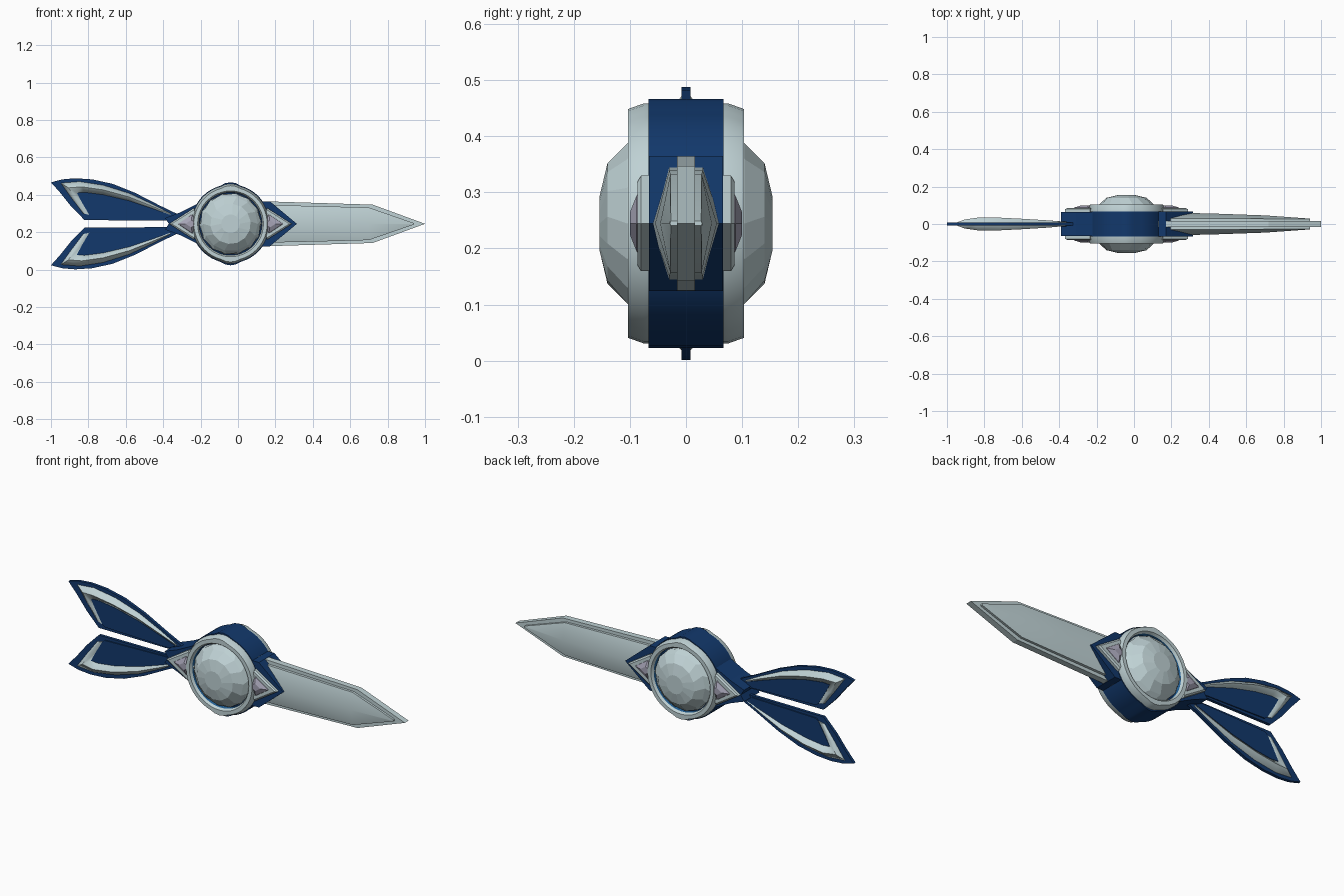
import bpy, bmesh, math

cube = bpy.data.objects.get("Cube")
if cube:
    bpy.data.objects.remove(cube, do_unlink=True)

CX, CZ = -0.04, 0.2445   # hub centre


def material(name, rgb):
    m = bpy.data.materials.new(name)
    m.use_nodes = True
    m.diffuse_color = (*rgb, 1)
    b = m.node_tree.nodes["Principled BSDF"]
    b.inputs["Base Color"].default_value = (*rgb, 1)
    b.inputs["Roughness"].default_value = 0.6
    return m


NAVY = material("navy", (0.006, 0.04, 0.15))
STEEL = material("pale_steel", (0.52, 0.64, 0.66))
LAVENDER = material("lavender_grey", (0.38, 0.37, 0.47))
AZURE = material("azure", (0.02, 0.14, 0.36))


def loft(name, sections, mats, smooth=None, closed=False, strip_mat=None):
    """Bridge equal-length point loops into a solid; strip_mat maps strip -> slot."""
    bm = bmesh.new()
    rows = [[bm.verts.new(p) for p in s] for s in sections]
    n = len(rows[0])
    pairs = list(zip(rows, rows[1:]))
    if closed:
        pairs.append((rows[-1], rows[0]))
    else:
        bm.faces.new(rows[0])
        bm.faces.new(rows[-1])
    for a, b in pairs:
        for i in range(n):
            j = (i + 1) % n
            f = bm.faces.new((a[i], a[j], b[j], b[i]))
            f.material_index = (strip_mat or {}).get(i, 0)
    bmesh.ops.recalc_face_normals(bm, faces=bm.faces)
    me = bpy.data.meshes.new(name)
    bm.to_mesh(me)
    bm.free()
    for m in mats:
        me.materials.append(m)
    ob = bpy.data.objects.new(name, me)
    bpy.context.collection.objects.link(ob)
    if smooth:
        bpy.ops.object.select_all(action="DESELECT")
        ob.select_set(True)
        bpy.context.view_layer.objects.active = ob
        bpy.ops.object.shade_smooth_by_angle(angle=math.radians(smooth))
    return ob


def slab(name, outline, y0, y1, mat):
    return loft(name, [[(x, y, z) for x, z in outline] for y in (y0, y1)], [mat])


def flip(points):
    """Mirror an x-z outline above and below the hub axis."""
    return [(x, 2 * CZ - z) for x, z in points]


def bump(a):
    """Small point at the top and bottom of the hub and rings."""
    return max(0, 1 - abs(abs(math.sin(a)) - 1) / 0.035)


def polar(r, a, y):
    return (CX + r * math.cos(a), y, CZ + r * math.sin(a))


ANGLES = [math.tau * i / 48 for i in range(48)]

# Round hub with tapered side mounts
loft("hub", [[polar(0.21 + 0.012 * bump(a), a, y) for a in ANGLES]
             for y in (-0.067, 0.067)], [NAVY], 30)
upper = [(-0.37, CZ), (-0.39, 0.275), (-0.31, 0.305), (-0.19, 0.365)]
slab("tail_mount", upper + flip(upper[:0:-1]), -0.065, 0.065, NAVY)
slab("blade_mount", [(0.315, CZ), (0.17, 0.365), (0.05, 0.365),
                     (0.05, 0.124), (0.17, 0.124)], -0.066, 0.066, NAVY)

for side, s in (("front", -1), ("back", 1)):
    # Bevelled ring with a coloured inner wall
    profile = [(0.168, 0.06), (0.168, 0.09), (0.176, 0.103),
               (0.196, 0.103), (0.206, 0.075), (0.206, 0.06)]
    loft(side + "_ring",
         [[polar(r + (0.008 * bump(a) if r > 0.19 else 0), a, s * y)
           for r, y in profile] for a in ANGLES],
         [STEEL, AZURE], 25, closed=True, strip_mat={0: 1})

    # Faceted dome gem, alternate rows twisted by half a facet
    rows = [(0.167, 0.06), (0.163, 0.085), (0.146, 0.105), (0.108, 0.14), (0.05, 0.154)]
    loft(side + "_gem", [[polar(r, math.tau * (i + 0.25 * (k % 2)) / 14, s * y)
                          for i in range(14)]
                         for k, (r, y) in enumerate(rows)], [STEEL])

    # Side ornaments: pale chevron frame around a raised diamond
    for end, d in (("left", 1), ("right", -1)):
        def kite(tip, half, root, y):
            return [(CX + d * tip, s * y, CZ), (CX + d * root, s * y, CZ + half),
                    (CX + d * (root - 0.03), s * y, CZ), (CX + d * root, s * y, CZ - half)]
        loft(f"{side}_{end}_ornament_frame",
             [kite(0.328, 0.085, 0.195, 0.06), kite(0.328, 0.085, 0.195, 0.08),
              kite(0.315, 0.075, 0.195, 0.086)], [STEEL])
        loft(f"{side}_{end}_ornament_stone",
             [kite(0.285, 0.055, 0.205, 0.08), kite(0.28, 0.05, 0.205, 0.088),
              kite(0.24, 0.02, 0.21, 0.1)], [LAVENDER])

# Blade: thin cutting plate with a thicker ridged core
edge = [(0.1, 0.366), (0.72, 0.347), (1.0, CZ)]
slab("blade_edge", edge + flip(edge[1::-1]), -0.016, 0.016, STEEL)
core = []
for x, w, e, r in ((0.1, 0.102, 0.03, 0.064), (0.45, 0.094, 0.03, 0.055),
                   (0.7, 0.087, 0.028, 0.046), (0.94, 0.004, 0.027, 0.029)):
    core.append([(x, -e, CZ + w), (x, -r, CZ), (x, -e, CZ - w),
                 (x, e, CZ - w), (x, r, CZ), (x, e, CZ + w)])
loft("blade_core", core, [STEEL], 42)

# Twin tail fins: plate, raised pale band and inner panel
fin = [(-0.25, 0.262), (-0.32, 0.295), (-0.42, 0.343), (-0.55, 0.41), (-0.67, 0.458),
       (-0.78, 0.482), (-0.87, 0.488), (-0.94, 0.482), (-1.0, 0.466), (-0.95, 0.41),
       (-0.89, 0.335), (-0.82, 0.264)]
outer = [(-0.36, 0.3), (-0.45, 0.347), (-0.58, 0.408), (-0.72, 0.452), (-0.85, 0.472),
         (-0.95, 0.464), (-0.89, 0.38), (-0.83, 0.3)]
inner = [(-0.36, 0.292), (-0.46, 0.327), (-0.58, 0.367), (-0.72, 0.4), (-0.82, 0.413),
         (-0.862, 0.41), (-0.835, 0.36), (-0.795, 0.292)]
heights = [0.01, 0.019, 0.027, 0.034, 0.034, 0.024, 0.022, 0.014]
panel = inner + [(-0.78, 0.28), (-0.4, 0.27)]

for label, place in (("upper", list), ("lower", flip)):
    slab(label + "_fin", place(fin), -0.008, 0.008, NAVY)
    slab(label + "_fin_panel", place(panel), -0.014, 0.014, NAVY)
    band = []
    for (xo, zo), (xi, zi), h in zip(place(outer), place(inner), heights):
        xm, zm = (xo + xi) / 2, (zo + zi) / 2
        band.append([(xo, -0.007, zo), (xm, -h, zm), (xi, -0.012, zi),
                     (xi, 0.012, zi), (xm, h, zm), (xo, 0.007, zo)])
    loft(label + "_fin_band", band, [STEEL], 60)
